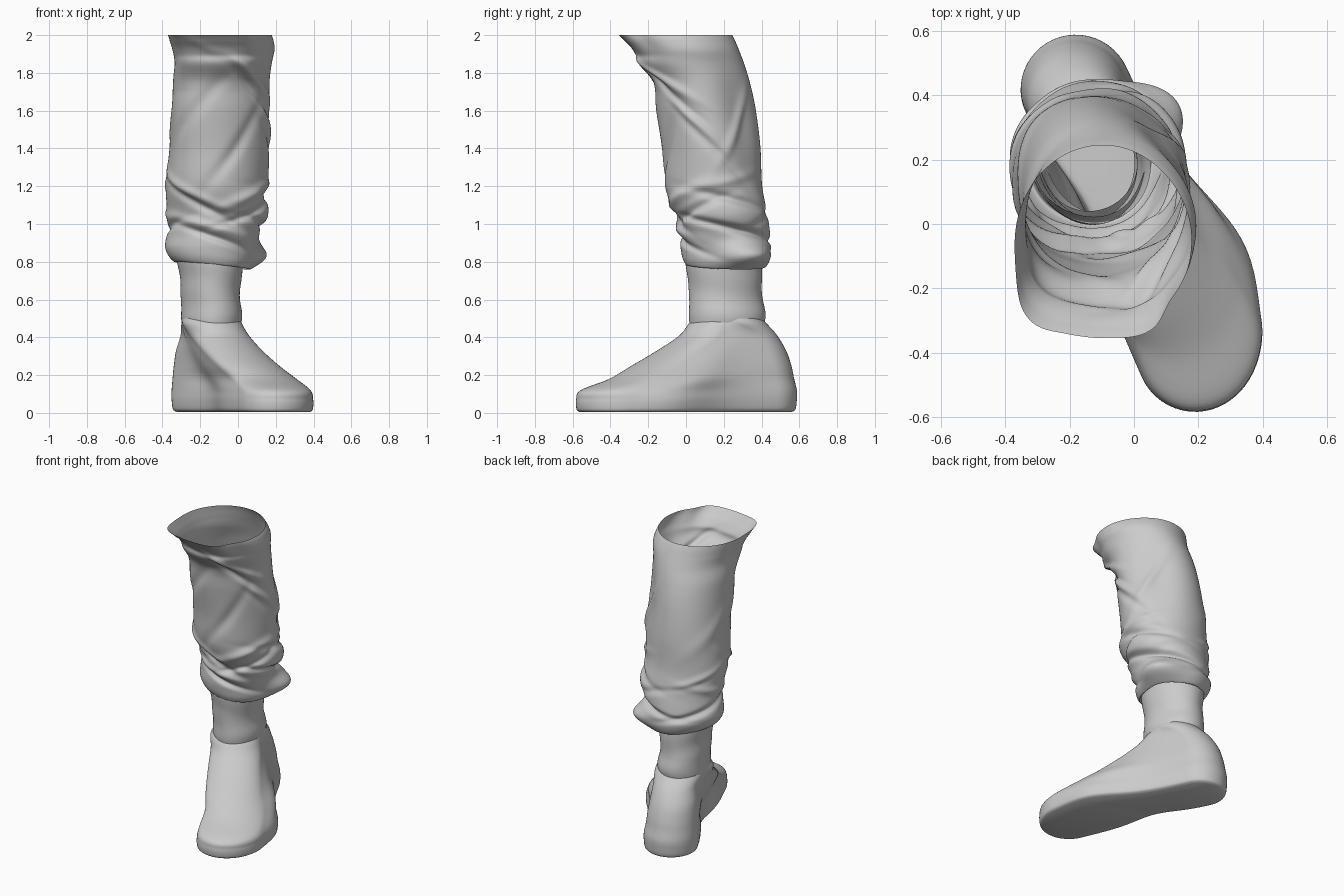
import bpy, bmesh, math
from math import sin, cos, exp, pi, radians

cube = bpy.data.objects.get("Cube")
if cube:
    bpy.data.objects.remove(cube, do_unlink=True)

grey = bpy.data.materials.new("clay_grey")
grey.use_nodes = True
COLOUR = (0.6, 0.6, 0.6, 1)
grey.diffuse_color = COLOUR
grey.node_tree.nodes["Principled BSDF"].inputs["Base Color"].default_value = COLOUR


def spline(rows, t):
    """Catmull-Rom blend of the section rows, t from 0 to 1."""
    u = t * (len(rows) - 1)
    i = min(int(u), len(rows) - 2)
    f = u - i
    a, b, c, d = (rows[max(0, min(len(rows) - 1, i + k))] for k in (-1, 0, 1, 2))
    return [q + f / 2 * (r - p + f * (2*p - 5*q + 4*r - s + f * (3*(q - r) + s - p)))
            for p, q, r, s in zip(a, b, c, d)]


def loft(name, rows, ring, rings, around, cap=False):
    """Skin a tube through rings; ring(section, k) gives the point at fraction k."""
    bm = bmesh.new()
    loops = []
    for j in range(rings + 1):
        section = spline(rows, j / rings)
        loops.append([bm.verts.new(ring(section, k / around)) for k in range(around)])
    for low, high in zip(loops, loops[1:]):
        for k in range(around):
            n = (k + 1) % around
            bm.faces.new((low[k], low[n], high[n], high[k]))
    if cap:
        bm.faces.new(loops[0][::-1])
    mesh = bpy.data.meshes.new(name)
    bm.to_mesh(mesh)
    bm.free()
    mesh.materials.append(grey)
    obj = bpy.data.objects.new(name, mesh)
    bpy.context.collection.objects.link(obj)
    bpy.ops.object.select_all(action='DESELECT')
    obj.select_set(True)
    bpy.context.view_layer.objects.active = obj
    bpy.ops.object.shade_smooth_by_angle(angle=radians(60))
    return obj


def bump(x, width):
    return exp(-(x / width) ** 2)


def turn(a, b):
    """Signed angle from b to a."""
    return (a - b + pi) % (2 * pi) - pi


# Shoe: each level joins a heel circle and a toe circle
# z, heel x, heel y, heel radius, toe x, toe y, toe radius, outer bulge, arch pinch
shoe_levels = [
    (.005, -.18, .415, .145, .19, -.4, .165, .1, .055),
    (.02, -.18, .415, .165, .19, -.4, .18, .1, .055),
    (.07, -.18, .415, .172, .19, -.4, .182, .1, .05),
    (.12, -.182, .417, .17, .185, -.38, .178, .085, .045),
    (.18, -.184, .41, .163, .125, -.235, .172, .06, .035),
    (.25, -.182, .4, .158, .045, -.12, .168, .03, .02),
    (.33, -.178, .38, .15, -.035, .01, .163, .01, .008),
    (.41, -.163, .342, .141, -.1, .123, .158, 0, 0),
    (.47, -.145, .275, .155, -.135, .17, .158, 0, 0),
    (.5, -.14, .25, .15, -.14, .19, .15, 0, 0),
]


def shoe_ring(s, k):
    z, hx, hy, hr, tx, ty, tr, bulge, pinch = s
    axis = math.atan2(ty - hy, tx - hx)
    length = math.hypot(tx - hx, ty - hy)
    quarter, part = divmod(k * 4, 1)
    # along: distance from the toe centre back to the heel; side: outward offset
    if quarter == 0:                       # round the toe
        along, side = -tr * sin(pi * part), -tr * cos(pi * part)
    elif quarter == 2:                     # round the heel
        along, side = length + hr * sin(pi * part), hr * cos(pi * part)
    else:                                  # the two long sides
        w = part if quarter == 1 else 1 - part
        along, side = length * w, (tr + (hr - tr) * w) * (2 - quarter)
    w = along / length
    if side > 0:
        side += bulge * bump(w - .27, .3) * min(1, side / tr)
    else:
        side += pinch * bump(w - .6, .22) * min(1, -side / tr)
    return (tx - along * cos(axis) - side * sin(axis),
            ty - along * sin(axis) + side * cos(axis), z)


loft("shoe", shoe_levels, shoe_ring, 60, 96, cap=True)

# Ankle: z, x min, x max, y min, y max
ankle_levels = [
    (.4, -.28, .0, .04, .39),
    (.5, -.3, .02, .015, .42),
    (.6, -.3, .01, .02, .405),
    (.7, -.305, .015, .01, .4),
    (.8, -.32, .03, .0, .4),
    (.88, -.33, .05, .0, .41),
]


def oval(s, a, square=0):
    """Point on an oval, squared off toward the front."""
    z, x0, x1, y0, y1 = s
    e = 1 - square * max(0, -sin(a)) ** .5
    c, n = (math.copysign(abs(v) ** e, v) for v in (cos(a), sin(a)))
    return (x0 + x1) / 2 + (x1 - x0) / 2 * c, (y0 + y1) / 2 + (y1 - y0) / 2 * n


def ankle_ring(s, k):
    a = 2 * pi * k
    x, y = oval(s, a)
    w = .002 * sin(s[0] * 35 + 2 * sin(a + 1)) - .01 * sin(2 * a)
    return x + w * cos(a), y + w * sin(a), s[0]


loft("ankle", ankle_levels, ankle_ring, 36, 64)

# Trouser leg: same columns, from the tucked hem to the open top
leg_levels = [
    (.83, -.31, .03, .02, .39),
    (.78, -.325, .05, .0, .41),
    (.81, -.36, .075, -.02, .435),
    (.87, -.38, .09, -.03, .45),
    (.95, -.372, .12, -.035, .445),
    (1.05, -.367, .165, -.055, .435),
    (1.2, -.38, .155, -.105, .41),
    (1.4, -.365, .165, -.12, .4),
    (1.6, -.354, .16, -.155, .37),
    (1.75, -.345, .165, -.18, .335),
    (1.85, -.335, .18, -.255, .305),
    (1.92, -.345, .195, -.28, .28),
    (1.97, -.36, .19, -.325, .26),
    (2, -.37, .18, -.355, .245),
]

# Cloth folds: angle, height, slope, width, reach, depth
folds = [
    (-90, 1.89, .0, .022, .9, -.01), (-60, 1.8, -.16, .03, .9, .02),
    (-50, 1.72, -.22, .03, .7, -.025), (-20, 1.56, -.3, .045, .6, .018),
    (0, 1.42, -.28, .04, .6, -.018), (35, 1.5, .35, .05, .5, .014),
    (-120, 1.6, .3, .06, .6, -.012), (-70, 1.4, .35, .06, .6, -.015),
    (160, 1.45, .2, .06, .7, .008), (-130, 1.18, -.12, .028, .8, .018),
    (-110, 1.1, -.14, .025, .9, -.022), (-50, 1.15, .1, .03, .7, .02),
    (-40, 1.07, .09, .022, .8, -.02), (10, 1.22, .06, .025, .7, .012),
    (20, 1.13, -.06, .025, .9, -.022), (0, .99, -.05, .02, 1.2, -.025),
    (-100, .99, -.06, .024, .9, .018), (-80, .92, -.07, .018, .9, -.022),
    (60, .93, -.04, .02, .9, -.016), (90, 1.06, .08, .024, .9, -.014),
    (130, 1.13, .1, .026, .8, .014), (180, .97, .07, .024, .8, -.018),
    (170, 1.06, -.06, .025, .8, .012), (120, .9, .05, .02, .8, -.012),
]


def leg_ring(s, k):
    a = 2 * pi * k
    z = s[0]
    top = max(0, min(1, (z - 1.7) / .3))
    x, y = oval(s, a, .22 * top)
    w = 0
    for angle, height, slope, width, reach, depth in folds:
        d = turn(a, radians(angle))
        w += depth * bump(z - height - slope * d, width) * bump(d, reach)
    # sagging lobe of cloth over the outer back of the hem
    w += .1 * bump(turn(a, radians(28)), .5) * bump(z - .845, .06)
    # shin leans away from the outer back corner
    w += bump(z - 1.5, .35) * (.02 * bump(turn(a, radians(-135)), .5)
                               - .03 * bump(turn(a, radians(45)), .5))
    # uneven corners of the open top
    w += top * (.035 * bump(turn(a, radians(-140)), .35) - .035 * bump(turn(a, radians(-42)), .4))
    # gentle bagginess
    w += .006 * sin(3 * a + 5 * z) * (1 - top)
    droop = -.02 * cos(a - .4) * bump(z - .78, .1)
    # front edge of the opening leans to the outer side
    skew = .03 * top * max(0, -sin(a)) ** 2
    return x + w * cos(a) + skew, y + w * sin(a), min(2, z + droop)


loft("trouser_leg", leg_levels, leg_ring, 200, 128)
